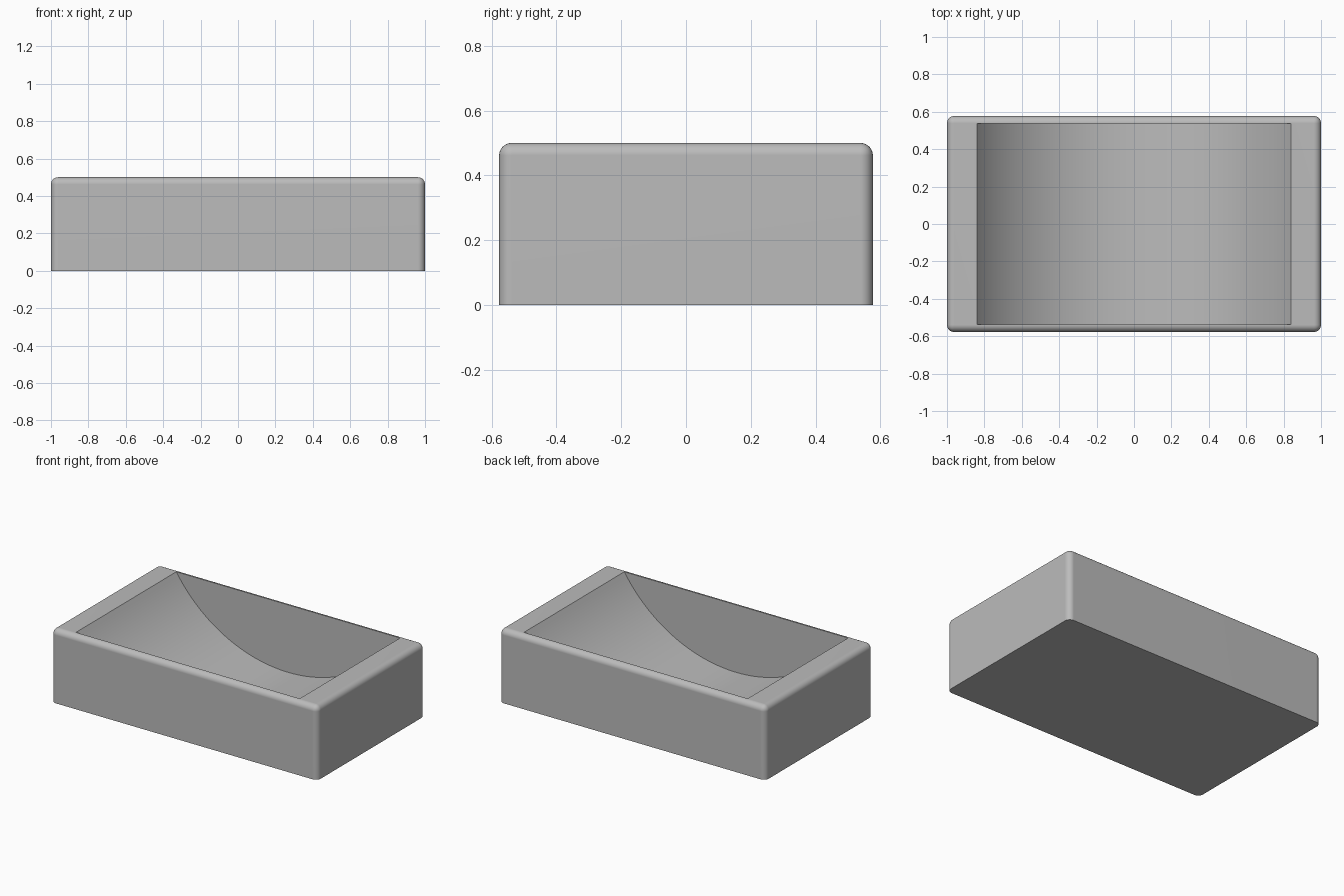
import bpy, bmesh, math
from mathutils import Vector

cube = bpy.data.objects.get("Cube")
if cube:
    bpy.data.objects.remove(cube, do_unlink=True)

LENGTH, WIDTH, HEIGHT = 2.0, 1.154, 0.5
FILLET = 0.038
HALF_X, HALF_Y, DEPTH = 0.84, 0.538, 0.458   # scooped cavity
STEPS = 64

gray = bpy.data.materials.new("plain gray")
gray.use_nodes = True
color = (0.5, 0.5, 0.5, 1)
gray.diffuse_color = color
gray.node_tree.nodes["Principled BSDF"].inputs["Base Color"].default_value = color


def make_object(name, bm):
    mesh = bpy.data.meshes.new(name)
    bmesh.ops.recalc_face_normals(bm, faces=bm.faces)
    bm.to_mesh(mesh)
    bm.free()
    obj = bpy.data.objects.new(name, mesh)
    bpy.context.collection.objects.link(obj)
    mesh.materials.append(gray)
    return obj


# Block with rounded upright and top edges, sharp at the base
bm = bmesh.new()
bmesh.ops.create_cube(bm, size=1)
bmesh.ops.scale(bm, vec=(LENGTH, WIDTH, HEIGHT), verts=bm.verts)
bmesh.ops.translate(bm, vec=(0, 0, HEIGHT / 2), verts=bm.verts)
rounded = [e for e in bm.edges if any(v.co.z > 0.01 for v in e.verts)]
bmesh.ops.bevel(bm, geom=rounded, offset=FILLET, segments=8, profile=0.5,
                affect='EDGES', clamp_overlap=True)
tray = make_object("basin_block", bm)

# Cutter: circular-segment profile drawn along y, with headroom above the rim
radius = (HALF_X ** 2 + DEPTH ** 2) / (2 * DEPTH)
center_z = HEIGHT - DEPTH + radius
sweep = math.asin(HALF_X / radius)
profile = [(-HALF_X, HEIGHT + 0.1)]
for i in range(STEPS + 1):
    a = sweep * (2 * i / STEPS - 1)
    profile.append((radius * math.sin(a), center_z - radius * math.cos(a)))
profile.append((HALF_X, HEIGHT + 0.1))
bm = bmesh.new()
base = bm.faces.new([bm.verts.new((x, -HALF_Y, z)) for x, z in profile])
grown = bmesh.ops.extrude_face_region(bm, geom=[base])["geom"]
bmesh.ops.translate(bm, vec=Vector((0, 2 * HALF_Y, 0)),
                    verts=[g for g in grown if isinstance(g, bmesh.types.BMVert)])
cutter = make_object("cavity_cutter", bm)
cutter.hide_render = True

# Cut the cavity, then smooth the fillets and scoop while the rim stays crisp
bpy.ops.object.select_all(action='DESELECT')
bpy.context.view_layer.objects.active = tray
tray.select_set(True)
cut = tray.modifiers.new("cavity", 'BOOLEAN')
cut.operation, cut.solver, cut.object = 'DIFFERENCE', 'EXACT', cutter
bpy.ops.object.modifier_apply(modifier=cut.name)
bpy.data.objects.remove(cutter, do_unlink=True)
bpy.ops.object.shade_smooth_by_angle(angle=math.radians(30))
weighted = tray.modifiers.new("even_shading", 'WEIGHTED_NORMAL')
weighted.keep_sharp = True
